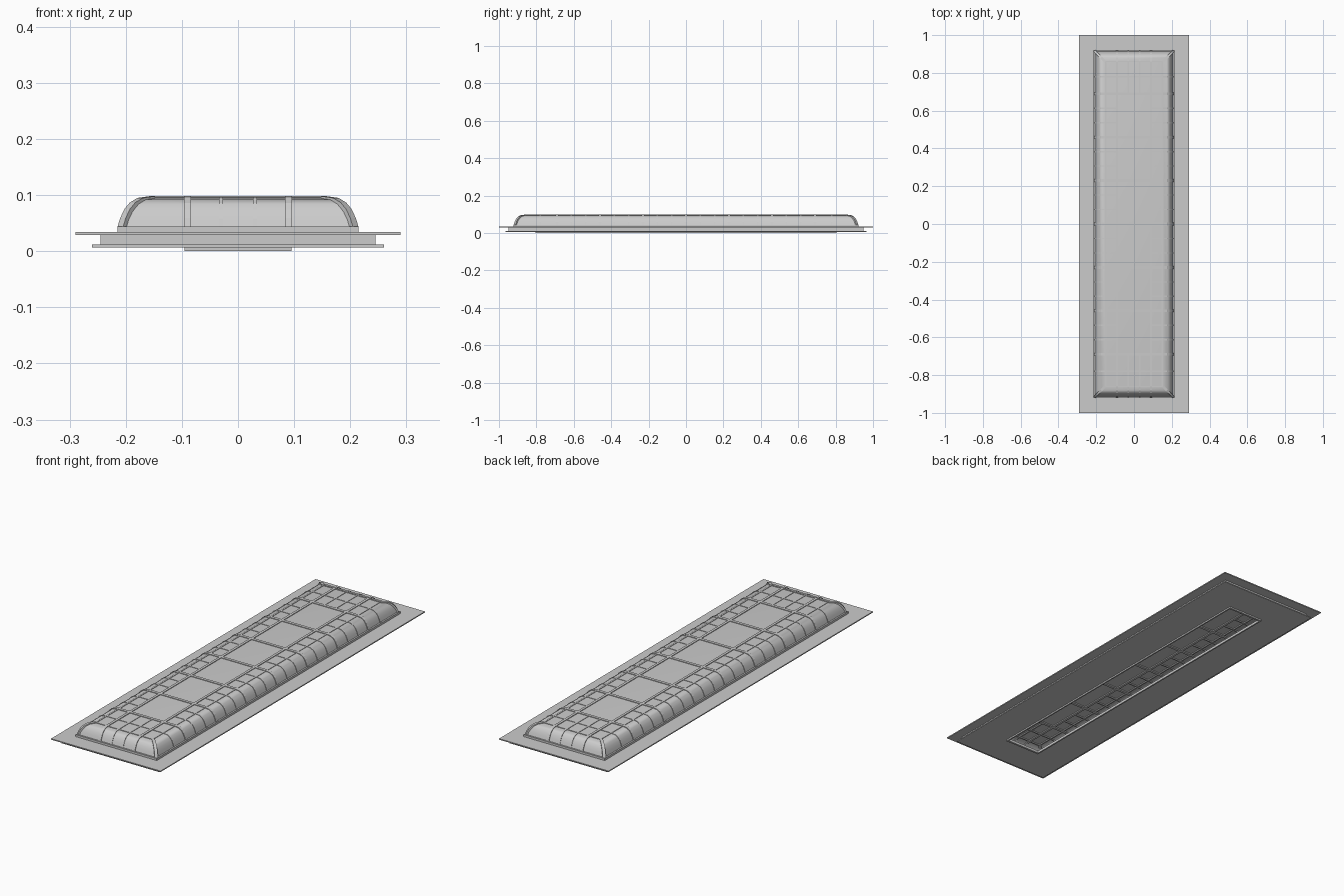
import bpy
import bmesh
from mathutils import Vector

if "Cube" in bpy.data.objects:
    bpy.data.objects.remove(bpy.data.objects["Cube"])


def material(name, value):
    mat = bpy.data.materials.new(name)
    mat.use_nodes = True
    col = (value, value, value, 1)
    mat.diffuse_color = col
    mat.node_tree.nodes["Principled BSDF"].inputs["Base Color"].default_value = col
    return mat


GREY = material("light grey", 0.6)

# Dome outline: inset from the rim and height
HX, HY = 0.208, 0.915
PROFILE = [(0, 0.042), (0.005, 0.058), (0.012, 0.073), (0.021, 0.084),
           (0.034, 0.092), (0.055, 0.095)]
TOP = PROFILE[-1][1]


def finish(name, bm, smooth=False):
    bmesh.ops.recalc_face_normals(bm, faces=bm.faces)
    mesh = bpy.data.meshes.new(name)
    bm.to_mesh(mesh)
    bm.free()
    mesh.materials.append(GREY)
    ob = bpy.data.objects.new(name, mesh)
    bpy.context.collection.objects.link(ob)
    if smooth:
        bpy.ops.object.select_all(action='DESELECT')
        ob.select_set(True)
        bpy.context.view_layer.objects.active = ob
        bpy.ops.object.shade_smooth_by_angle(angle=0.6)
    return ob


def ring(bm, x, y, z):
    return [bm.verts.new((sx * x, sy * y, z))
            for sx, sy in ((-1, -1), (1, -1), (1, 1), (-1, 1))]


def bridge(bm, a, b):
    n = len(a)
    for i in range(n):
        bm.faces.new((a[i], a[(i + 1) % n], b[(i + 1) % n], b[i]))


def frame(name, ox, oy, ix, iy, z0, z1):
    """Flat rectangular frame with a rectangular opening."""
    bm = bmesh.new()
    loops = [ring(bm, ox, oy, z0), ring(bm, ox, oy, z1),
             ring(bm, ix, iy, z1), ring(bm, ix, iy, z0)]
    for i in range(4):
        bridge(bm, loops[i], loops[(i + 1) % 4])
    return finish(name, bm)


def bar(bm, path, side, width, lift=0.003):
    """Rectangular glazing bar swept along a path."""
    pts = [Vector(p) for p in path]
    side = Vector(side).normalized()
    loops = []
    for i, p in enumerate(pts):
        tangent = pts[min(i + 1, len(pts) - 1)] - pts[max(i - 1, 0)]
        normal = tangent.cross(side).normalized()
        if normal.z < 0:
            normal = -normal
        loops.append([bm.verts.new(p + side * s * width / 2 + normal * h)
                      for s, h in ((-1, -0.005), (1, -0.005), (1, lift), (-1, lift))])
    for a, b in zip(loops, loops[1:]):
        bridge(bm, a, b)
    bm.faces.new(loops[0])
    bm.faces.new(loops[-1])


def arch(half):
    """Full cross-section from rim to rim."""
    left = [(d - half, z) for d, z in PROFILE]
    return left + [(-u, z) for u, z in reversed(left)]


# Base plates and light opening
frame("roof_flange", 0.29, 1.0, 0.2, 0.9, 0.029, 0.034)
frame("curb", 0.245, 0.95, 0.205, 0.91, 0.012, 0.029)
frame("ceiling_plate", 0.26, 0.965, 0.088, 0.795, 0.007, 0.012)
frame("opening_trim", 0.095, 0.805, 0.088, 0.795, 0, 0.007)
frame("dome_rim", 0.215, 0.922, 0.2, 0.9, 0.034, 0.044)

# Glazed dome
bm = bmesh.new()
loops = [ring(bm, HX - d, HY - d, z) for d, z in PROFILE]
for a, b in zip(loops, loops[1:]):
    bridge(bm, a, b)
bm.faces.new(loops[-1])
dome = finish("dome_panes", bm, True)

# Main ribs: cross arches, two long arches and corner hips
bm = bmesh.new()
BAY = 0.23
for k in range(-3, 4):
    bar(bm, [(u, k * BAY, z) for u, z in arch(HX)], (0, 1, 0), 0.014)
for x in (-0.09, 0.09):
    bar(bm, [(x, u, z) for u, z in arch(HY)], (1, 0, 0), 0.012)
for sx in (-1, 1):
    for sy in (-1, 1):
        bar(bm, [(sx * (HX - d), sy * (HY - d), z) for d, z in PROFILE],
            (1, -sx * sy, 0), 0.014)
finish("main_ribs", bm)

# Thin glazing bars
bm = bmesh.new()
THIN, LOW = 0.007, 0.002
for s in (-1, 1):
    # side panes, three to a bay
    for k in range(-3, 3):
        for t in (1 / 3, 2 / 3):
            y = (k + t) * BAY
            bar(bm, [(s * (HX - d), y, z) for d, z in PROFILE] + [(s * 0.09, y, TOP)],
                (0, 1, 0), THIN, LOW)
    # end bays
    bar(bm, [(u, s * 0.78, z) for u, z in arch(HX)], (0, 1, 0), THIN, LOW)
    for x in (-0.03, 0.03):
        bar(bm, [(x, s * (HY - d), z) for d, z in PROFILE] + [(x, s * 3 * BAY, TOP)],
            (1, 0, 0), THIN, LOW)
    # border around the flat top
    bar(bm, [(s * 0.15, -0.86, TOP), (s * 0.15, 0.86, TOP)], (1, 0, 0), THIN, LOW)
    bar(bm, [(-0.15, s * 0.86, TOP), (0.15, s * 0.86, TOP)], (0, 1, 0), THIN, LOW)
finish("thin_bars", bm)
